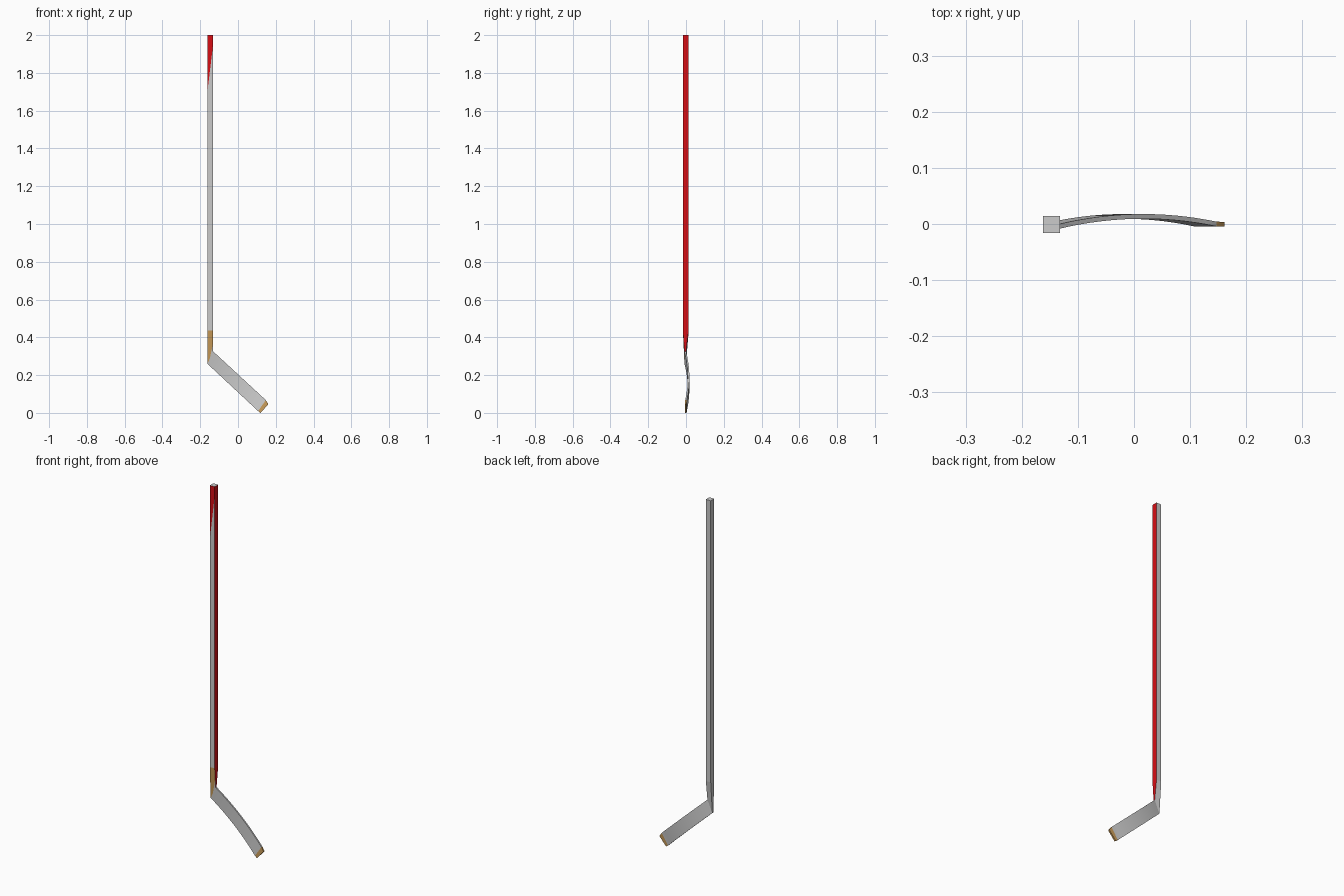
import bpy, bmesh
from mathutils import Vector

if "Cube" in bpy.data.objects:
    bpy.data.objects.remove(bpy.data.objects["Cube"])


def material(name, rgb):
    m = bpy.data.materials.new(name)
    m.diffuse_color = (*rgb, 1)
    m.use_nodes = True
    m.node_tree.nodes["Principled BSDF"].inputs["Base Color"].default_value = m.diffuse_color
    return m


MATS = [material("light grey", (0.6, 0.6, 0.6)),
        material("red", (0.68, 0.004, 0.007)),
        material("tan", (0.58, 0.33, 0.1))]
GREY, RED, TAN = 0, 1, 2

XL, XR = -0.162, -0.132          # shaft left and right
HEEL_LOW, HEEL_TOP = (-0.162, 0.26), (-0.132, 0.326)
HALF = 0.0042                    # half blade thickness


def loft(bm, rings, cap_start, cap_end):
    """Skin a list of equal closed rings."""
    vs = [[bm.verts.new(p) for p in r] for r in rings]
    n = len(rings[0])
    for a, b in zip(vs, vs[1:]):
        for i in range(n):
            j = (i + 1) % n
            bm.faces.new((a[i], a[j], b[j], b[i]))
    if cap_start:
        bm.faces.new(vs[0])
    if cap_end:
        bm.faces.new(vs[-1])
    bmesh.ops.recalc_face_normals(bm, faces=bm.faces)


def finish(bm, name):
    me = bpy.data.meshes.new(name)
    bm.to_mesh(me)
    bm.free()
    for m in MATS:
        me.materials.append(m)
    ob = bpy.data.objects.new(name, me)
    bpy.context.collection.objects.link(ob)
    return ob


def split_face(bm, face, p, q):
    """Cut one front face along the line p-q given in (x, z)."""
    d = Vector((q[0] - p[0], 0, q[1] - p[1]))
    geom = [face, *face.edges, *face.verts]
    bmesh.ops.bisect_plane(bm, geom=geom, plane_co=(p[0], 0, p[1]),
                           plane_no=(d.z, 0, -d.x))


# Shaft with the tapered heel
def shaft_ring(low, high, y, h):
    return [(low[0], y - h, low[1]), (high[0], y - h, high[1]),
            (high[0], y + h, high[1]), (low[0], y + h, low[1])]


bm = bmesh.new()
loft(bm, [shaft_ring(HEEL_LOW, HEEL_TOP, -0.004, HALF),
          shaft_ring((XL, 0.435), (XR, 0.435), -0.001, 0.0153),
          shaft_ring((XL, 2), (XR, 2), -0.001, 0.0153)], True, True)
front = [f for f in bm.faces if f.normal.y < -0.8 and len(f.verts) == 4]
front.sort(key=lambda f: f.calc_center_median().z)
split_face(bm, front[0], (XR, 0.37), (-0.149, 0.289))   # heel patch
split_face(bm, front[-1], (XL, 1.70), (XR, 1.95))       # red flash at the top
bm.normal_update()
for f in bm.faces:
    c = f.calc_center_median()
    if f.normal.x > 0.8:
        f.material_index = RED
    elif f.normal.y < -0.8:
        if min(v.co.z for v in f.verts) > 1.6:
            f.material_index = RED
        elif max(v.co.z for v in f.verts) > 0.43 and c.z < 0.5:
            f.material_index = TAN
finish(bm, "shaft")

# Curved blade with a chamfered toe
LOW, TOP = (0.107, 0.009), (0.147, 0.068)
N = 16


def lerp(a, b, t):
    return tuple(u + (v - u) * t for u, v in zip(a, b))


def blade_y(t):
    return -0.004 * (1 - t) + 4 * 0.0155 * t * (1 - t)


pairs = [(lerp(HEEL_LOW, LOW, i / N), lerp(HEEL_TOP, TOP, i / N), blade_y(i / N))
         for i in range(N + 1)]
pairs.append(((0.120, 0.0), (0.161, 0.047), -0.0005))
bm = bmesh.new()
loft(bm, [shaft_ring(a, b, y, HALF) for a, b, y in pairs], False, True)
for f in bm.faces:
    if any(v.co.x > 0.16 or v.co.z < 0.001 for v in f.verts):
        f.material_index = TAN
blade = finish(bm, "blade")
bpy.context.view_layer.objects.active = blade
blade.select_set(True)
bpy.ops.object.shade_smooth_by_angle(angle=0.5)
